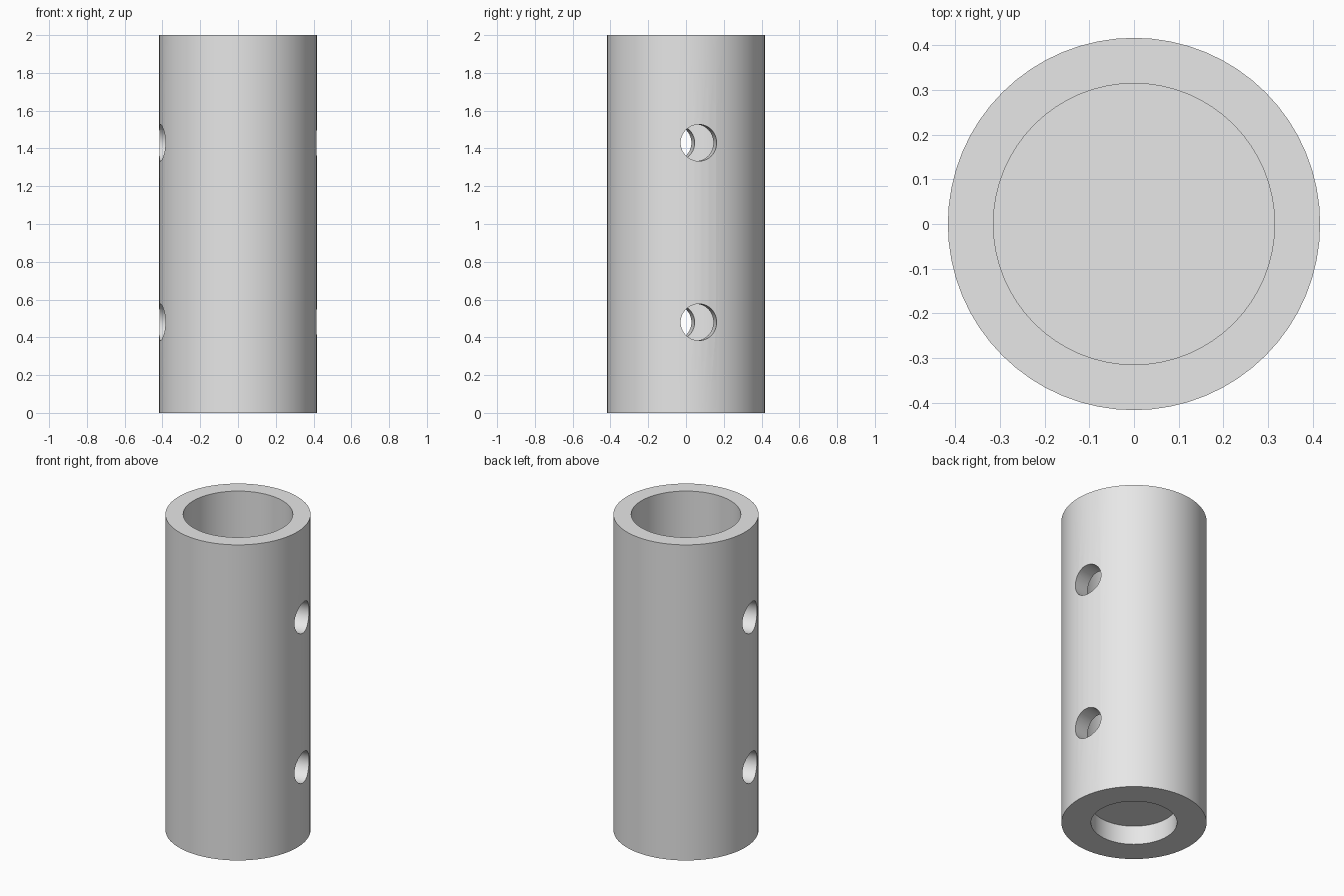
import bpy
import math

cube = bpy.data.objects.get("Cube")
if cube:
    bpy.data.objects.remove(cube, do_unlink=True)

HEIGHT = 2.0
OUTER_R = 0.417
BORE_R = 0.315
RECESS_R = 0.247
FLOOR_TOP = 0.24      # bottom of the upper bore
RECESS_TOP = 0.12     # ceiling of the underside recess
HOLE_R = 0.097
HOLE_TILT = math.radians(9.5)

grey = bpy.data.materials.new("plain_grey")
grey.use_nodes = True
grey.diffuse_color = (0.8, 0.8, 0.8, 1)
grey.node_tree.nodes["Principled BSDF"].inputs["Base Color"].default_value = (0.8, 0.8, 0.8, 1)


def cylinder(name, radius, depth, centre, rotation=(0, 0, 0), sides=64):
    bpy.ops.mesh.primitive_cylinder_add(
        vertices=sides, radius=radius, depth=depth, location=centre, rotation=rotation)
    obj = bpy.context.object
    obj.name = name
    obj.data.materials.append(grey)
    return obj


def upright(name, radius, bottom, top):
    return cylinder(name, radius, top - bottom, (0, 0, (bottom + top) / 2))


# Solid tube body
body = upright("tube_body", OUTER_R, 0, HEIGHT)

# Upper bore, underside recess and two angled cross holes
cutters = [
    upright("bore_cutter", BORE_R, FLOOR_TOP, HEIGHT + 0.1),
    upright("recess_cutter", RECESS_R, -0.1, RECESS_TOP),
]
for z in (0.48, 1.43):
    cutters.append(cylinder("cross_hole_cutter", HOLE_R, 1.2, (0, 0, z),
                            (0, math.pi / 2, HOLE_TILT), 40))

bpy.ops.object.select_all(action="DESELECT")
body.select_set(True)
bpy.context.view_layer.objects.active = body
for cutter in cutters:
    cutter.hide_render = True
    cut = body.modifiers.new(cutter.name, "BOOLEAN")
    cut.operation = "DIFFERENCE"
    cut.solver = "EXACT"
    cut.object = cutter
    bpy.ops.object.modifier_apply(modifier=cut.name)
    bpy.data.objects.remove(cutter, do_unlink=True)

# Smooth round walls with crisp rims
bpy.ops.object.shade_smooth_by_angle(angle=math.radians(30))
